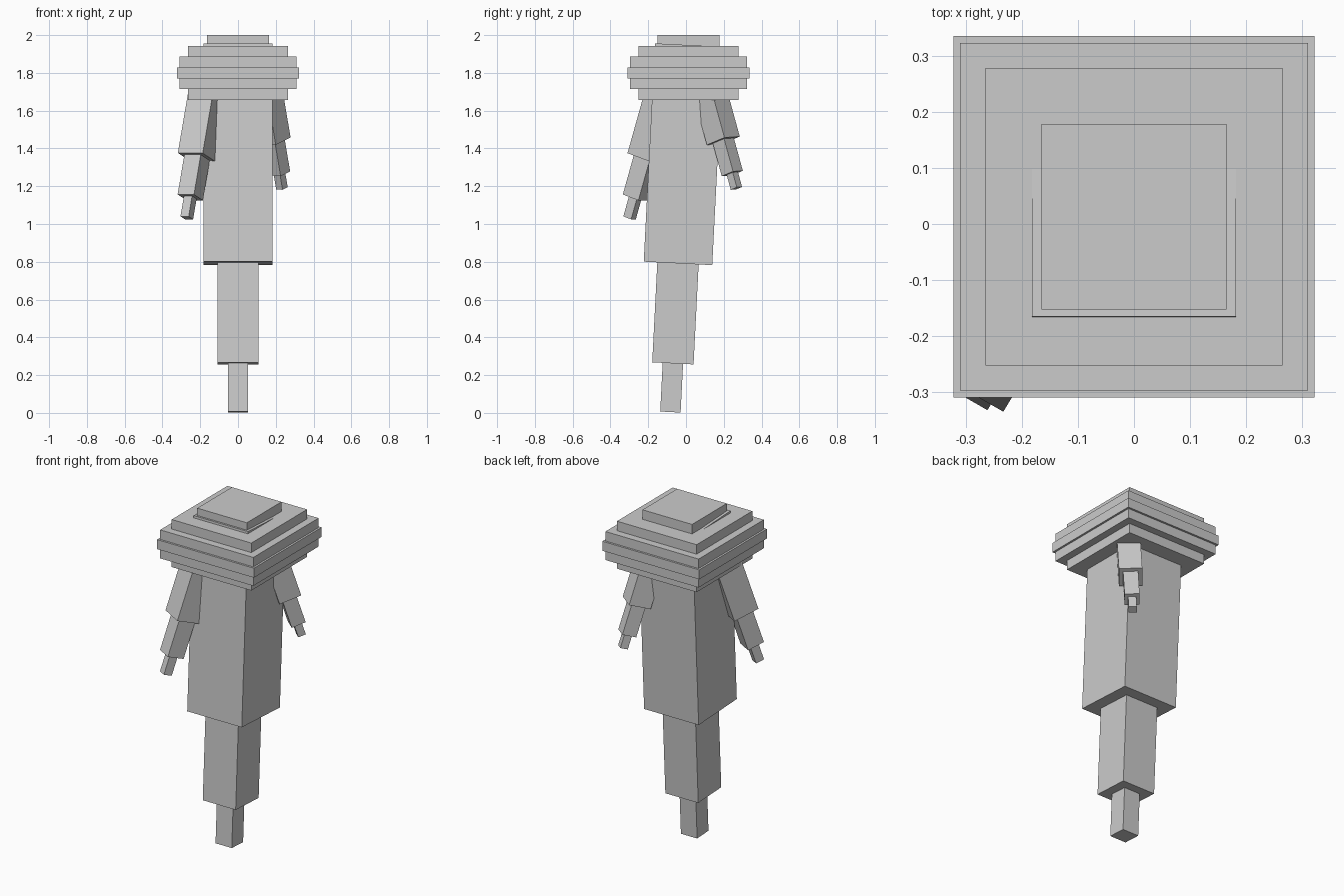
import bpy
from mathutils import Vector, Matrix

if "Cube" in bpy.data.objects:
    bpy.data.objects.remove(bpy.data.objects["Cube"])

grey = bpy.data.materials.new("plain grey")
grey.diffuse_color = (0.6, 0.6, 0.6, 1)
grey.use_nodes = True
grey.node_tree.nodes["Principled BSDF"].inputs["Base Color"].default_value = grey.diffuse_color


def box(name, matrix, size):
    """Unit cube scaled to size, then placed with matrix."""
    bpy.ops.mesh.primitive_cube_add(size=1)
    ob = bpy.context.object
    ob.name = name
    ob.data.transform(matrix @ Matrix.Diagonal((*size, 1)))
    ob.data.materials.append(grey)
    return ob


def tapered_limb(name, top, down, facing, segments):
    """Chain of square boxes running from top along down, one face turned to facing."""
    z = -Vector(down).normalized()
    y = Vector(facing)
    y = (y - z * y.dot(z)).normalized()
    x = y.cross(z)
    rot = Matrix((x, y, z)).transposed().to_4x4()
    start = Vector(top)
    for i, (width, length) in enumerate(segments):
        centre = start - z * length / 2
        box(f"{name}_{i + 1}", Matrix.Translation(centre) @ rot, (width, width, length))
        start = start - z * length


# Head: seven square slabs stacked into a stepped ball
half_widths = [0.165, 0.265, 0.31, 0.322, 0.31, 0.265, 0.165]
step = 0.4 / 7
for i, h in enumerate(half_widths):
    place = Matrix.Translation((0, 0.013, 1.6 + (i + 0.5) * step))
    box(f"head_slab_{i + 1}", place, (2 * h, 2 * h, step))

# Trailing body: three narrowing boxes, leaning slightly
tapered_limb("body", (0, 0.0165, 1.947), (0, -0.051, -1), (0, 1, 0),
             [(0.363, 1.157), (0.219, 0.53), (0.108, 0.258)])

# Front left arm
tapered_limb("front_arm", (-0.139, -0.081, 1.81), (-0.17, -0.28, -1), (-0.5, -0.87, 0),
             [(0.152, 0.482), (0.1, 0.222), (0.05, 0.114)])

# Back right arm, a little smaller
tapered_limb("back_arm", (0.127, 0.096, 1.81), (0.17, 0.275, -1), (0.63, 0.77, 0),
             [(0.128, 0.388), (0.082, 0.182), (0.044, 0.083)])
